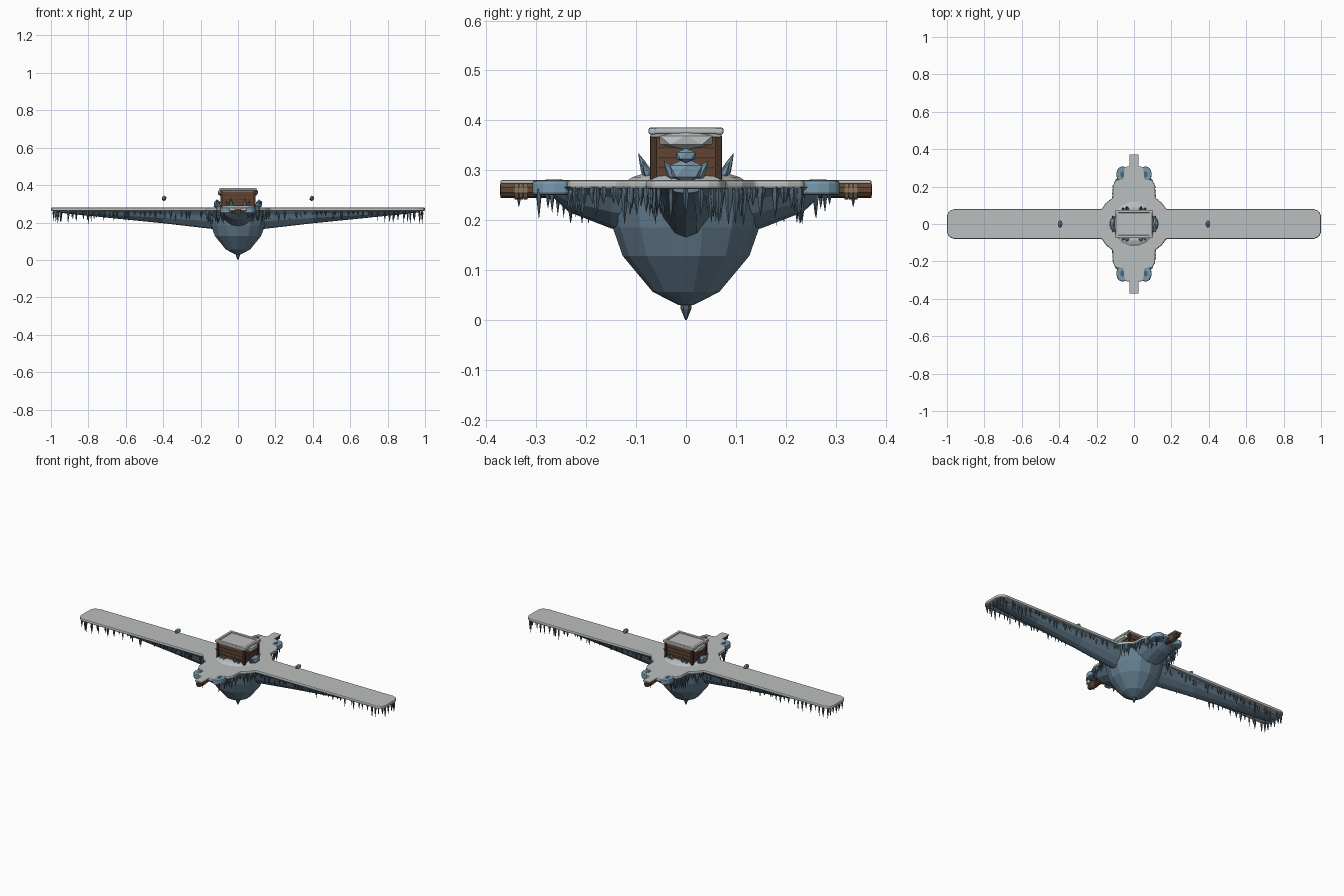
import bpy, bmesh, math, random
from mathutils import Vector, Matrix

random.seed(4)
if "Cube" in bpy.data.objects:
    bpy.data.objects.remove(bpy.data.objects["Cube"])


def material(name, rgb):
    m = bpy.data.materials.new(name)
    m.use_nodes = True
    m.diffuse_color = (*rgb, 1)
    m.node_tree.nodes["Principled BSDF"].inputs["Base Color"].default_value = (*rgb, 1)
    return m


SNOW = material("snow", (0.5, 0.52, 0.52))
ICE = material("ice", (0.13, 0.21, 0.28))
CRYSTAL = material("crystal", (0.19, 0.32, 0.42))
DARK_ICE = material("dark ice", (0.08, 0.13, 0.17))
WOOD = material("wood", (0.12, 0.06, 0.032))
DARK_WOOD = material("dark wood", (0.06, 0.032, 0.02))
ROPE = material("rope", (0.25, 0.18, 0.12))
SIDES = (-1, 1)


def finish(name, bm, mat, bevel=0):
    bmesh.ops.recalc_face_normals(bm, faces=bm.faces)
    mesh = bpy.data.meshes.new(name)
    bm.to_mesh(mesh)
    bm.free()
    mesh.materials.append(mat)
    ob = bpy.data.objects.new(name, mesh)
    bpy.context.collection.objects.link(ob)
    if bevel:
        mod = ob.modifiers.new("Bevel", 'BEVEL')
        mod.width, mod.segments, mod.limit_method = bevel, 2, 'ANGLE'
    return ob


def box(name, center, size, mat, bevel=0):
    bm = bmesh.new()
    bmesh.ops.create_cube(bm, size=1, matrix=Matrix.Translation(center) @ Matrix.Diagonal((*size, 1)))
    return finish(name, bm, mat, bevel)


def loft(name, rings, mat):
    bm = bmesh.new()
    loops = [[bm.verts.new(p) for p in ring] for ring in rings]
    n = len(loops[0])
    for a, b in zip(loops, loops[1:]):
        for i in range(n):
            j = (i + 1) % n
            bm.faces.new((a[i], a[j], b[j], b[i]))
    bm.faces.new(loops[0])
    bm.faces.new(loops[-1])
    return finish(name, bm, mat)


def lathe(name, profile, sides, mat):
    angles = [math.tau * (i + 0.5) / sides for i in range(sides)]
    return loft(name, [[(r * math.cos(a), r * math.sin(a), z) for a in angles]
                       for r, z in profile], mat)


def slab(name, outline, z0, z1, mat, bevel=0):
    bm = bmesh.new()
    face = bm.faces.new([bm.verts.new((x, y, z0)) for x, y in outline])
    res = bmesh.ops.extrude_face_region(bm, geom=[face])
    verts = [v for v in res["geom"] if isinstance(v, bmesh.types.BMVert)]
    bmesh.ops.translate(bm, verts=verts, vec=(0, 0, z1 - z0))
    return finish(name, bm, mat, bevel)


def spike(bm, base, tip, radius, sides=5):
    # Tapered spike with a slight bulge below its root
    base, tip = Vector(base), Vector(tip)
    axis = tip - base
    rot = axis.to_track_quat('Z', 'Y')
    spin = random.random()
    rings = []
    for t, k in ((0, 0.75), (0.3, 1), (0.65, 0.55)):
        rings.append([bm.verts.new(base + axis * t + rot @ Vector(
            (radius * k * math.cos(a), radius * k * math.sin(a), 0)))
            for a in (math.tau * i / sides + spin for i in range(sides))])
    top = bm.verts.new(tip)
    bm.faces.new(rings[0])
    for i in range(sides):
        j = (i + 1) % sides
        for a, b in zip(rings, rings[1:]):
            bm.faces.new((a[i], a[j], b[j], b[i]))
        bm.faces.new((rings[-1][i], rings[-1][j], top))


def lump(name, center, scale, mat):
    bm = bmesh.new()
    bmesh.ops.create_icosphere(bm, subdivisions=1, radius=1,
                               matrix=Matrix.Translation(center) @ Matrix.Diagonal((*scale, 1)))
    return finish(name, bm, mat)


# Faceted ice hull with a pointed tip
lathe("ice_hull", [(0.016, 0.03), (0.067, 0.056), (0.127, 0.128), (0.147, 0.185),
                   (0.152, 0.22), (0.16, 0.266)], 14, ICE)
lathe("hull_tip", [(0.012, 0.036), (0.011, 0.022), (0.002, 0)], 7, DARK_ICE)

# Snow deck: one quarter outline mirrored around both axes
quarter = [(1, 0.045), (0.99, 0.068), (0.962, 0.08), (0.172, 0.08), (0.15, 0.112),
           (0.115, 0.14), (0.113, 0.205), (0.098, 0.235), (0.06, 0.242), (0.055, 0.295), (0.04, 0.308)]
half = quarter + [(-x, y) for x, y in reversed(quarter)]
slab("snow_deck", half + [(-x, -y) for x, y in half], 0.262, 0.28, SNOW, 0.006)

# Ice keels below the two long wings and the two short arms
U = [(1, 0), (0.78, 0.25), (0.62, 0.6), (0.3, 0.92), (0, 1),
     (-0.3, 0.92), (-0.62, 0.6), (-0.78, 0.25), (-1, 0)]
TOP = 0.266
for s in SIDES:
    side = "left" if s > 0 else "right"
    loft(side + "_wing_keel", [[(s * x, w * u, TOP - d * v) for u, v in U]
         for x, w, d in ((0.08, 0.075, 0.11), (0.14, 0.074, 0.1), (0.4, 0.07, 0.07),
                         (0.7, 0.066, 0.04), (0.97, 0.05, 0.012))], ICE)
    end = "back" if s > 0 else "front"
    loft(end + "_arm_keel", [[(w * u, s * y, TOP - d * v) for u, v in U]
         for y, w, d in ((0.08, 0.125, 0.1), (0.15, 0.112, 0.083), (0.235, 0.1, 0.05),
                         (0.265, 0.07, 0.022), (0.3, 0.05, 0.006))], ICE)

# Mooring logs with rope wraps and snow, flanked by rounded ice lobes
for s in SIDES:
    end = "back" if s > 0 else "front"
    for part, y, length, r, mat in (("log", 0.295, 0.154, 0.016, WOOD),
                                    ("log_end", 0.3715, 0.002, 0.011, DARK_WOOD),
                                    ("rope_a", 0.322, 0.008, 0.019, ROPE),
                                    ("rope_b", 0.331, 0.008, 0.019, ROPE),
                                    ("rope_c", 0.34, 0.008, 0.019, ROPE)):
        bm = bmesh.new()
        bmesh.ops.create_cone(bm, cap_ends=True, segments=10, radius1=r, radius2=r, depth=length,
                              matrix=Matrix.Translation((0, s * y, 0.26)) @ Matrix.Rotation(math.pi / 2, 4, 'X'))
        finish(end + "_" + part, bm, mat)
    box(end + "_log_bracket", (0, s * 0.238, 0.243), (0.05, 0.022, 0.024), DARK_WOOD)
    box(end + "_log_snow", (0, s * 0.335, 0.276), (0.048, 0.074, 0.008), SNOW, 0.003)
    for t in SIDES:
        oval = [(math.cos(math.tau * i / 12), math.sin(math.tau * i / 12)) for i in range(12)]
        x, y = t * 0.062, s * 0.265
        slab(end + "_ice_lobe", [(x + 0.033 * a, y + 0.044 * b) for a, b in oval],
             0.25, 0.2795, CRYSTAL, 0.006)
        slab(end + "_lobe_hollow", [(x + 0.01 * a, y + 0.017 * b) for a, b in oval],
             0.279, 0.2815, DARK_ICE)

# Icicles hanging along every deck edge
bm = bmesh.new()
for s in SIDES:
    for t in SIDES:
        for i in range(30):
            x = 0.17 + 0.8 * (i + random.uniform(-0.3, 0.3)) / 29
            y = random.uniform(0.05, 0.074)
            drop = random.uniform(0.02, 0.055) + (0.018 if x > 0.75 else 0)
            spike(bm, (s * x, t * y, 0.265), (s * x, t * y, 0.262 - drop), random.uniform(0.004, 0.007))
        for (x0, y0), (x1, y1) in zip(quarter[3:], quarter[4:9]):
            for k in range(4):
                f = (k + random.random()) / 4
                x, y = (x0 + (x1 - x0) * f) * 0.97, (y0 + (y1 - y0) * f) * 0.97
                spike(bm, (s * x, t * y, 0.266), (s * x, t * y, 0.255 - random.uniform(0.02, 0.07)), 0.007)
        for k in range(3):
            x, y = random.uniform(0.04, 0.085), random.uniform(0.24, 0.295)
            spike(bm, (s * x, t * y, 0.262), (s * x, t * y, random.uniform(0.2, 0.235)), 0.005)
    for y in (-0.055, -0.03, 0, 0.03, 0.055):
        spike(bm, (s * 0.985, y, 0.265), (s * 0.985, y, random.uniform(0.19, 0.225)), 0.006)
    spike(bm, (0, s * 0.335, 0.25), (0, s * 0.335, 0.225), 0.004)
finish("icicles", bm, DARK_ICE)

# Snow mound under the cabin
lathe("snow_mound", [(0.122, 0.278), (0.11, 0.286), (0.09, 0.292)], 16, SNOW)

# Plank cabin with corner posts
box("cabin", (0, 0, 0.324), (0.176, 0.132, 0.088), WOOD)
for s in SIDES:
    for t in SIDES:
        box("corner_post", (s * 0.086, t * 0.065, 0.325), (0.014, 0.014, 0.09), DARK_WOOD, 0.002)
    for z in (0.305, 0.325, 0.345):
        box("plank_gap_long", (0, s * 0.0665, z), (0.16, 0.002, 0.003), DARK_WOOD)
        box("plank_gap_short", (s * 0.0885, 0, z), (0.002, 0.118, 0.003), DARK_WOOD)

# Snowy roof with raised rims and drooping drifts
box("roof_snow", (0, 0, 0.372), (0.19, 0.142, 0.014), SNOW, 0.004)
for s in SIDES:
    box("roof_rim_long", (0, s * 0.067, 0.378), (0.2, 0.016, 0.013), SNOW, 0.004)
    box("roof_rim_short", (s * 0.09, 0, 0.379), (0.016, 0.15, 0.013), SNOW, 0.004)
    lump("roof_drift", (s * 0.092, 0, 0.36), (0.018, 0.062, 0.019), SNOW)

# Crystals around the cabin
bm = bmesh.new()
for s in SIDES:
    for t in SIDES:
        spike(bm, (s * 0.035, t * 0.074, 0.284), (s * 0.04, t * 0.096, 0.335), 0.01, 6)
        spike(bm, (s * 0.055, t * 0.072, 0.284), (s * 0.062, t * 0.088, 0.318), 0.008, 6)
        spike(bm, (s * 0.1, t * 0.02, 0.282), (s * 0.118, t * 0.045, 0.32), 0.012, 6)
finish("crystal_spikes", bm, CRYSTAL)
for s in SIDES:
    lump("crystal_boulder", (s * 0.112, 0, 0.298), (0.02, 0.038, 0.026), CRYSTAL)
    lump("floating_crystal", (s * 0.395, 0, 0.329), (0.014, 0.022, 0.015), CRYSTAL)
